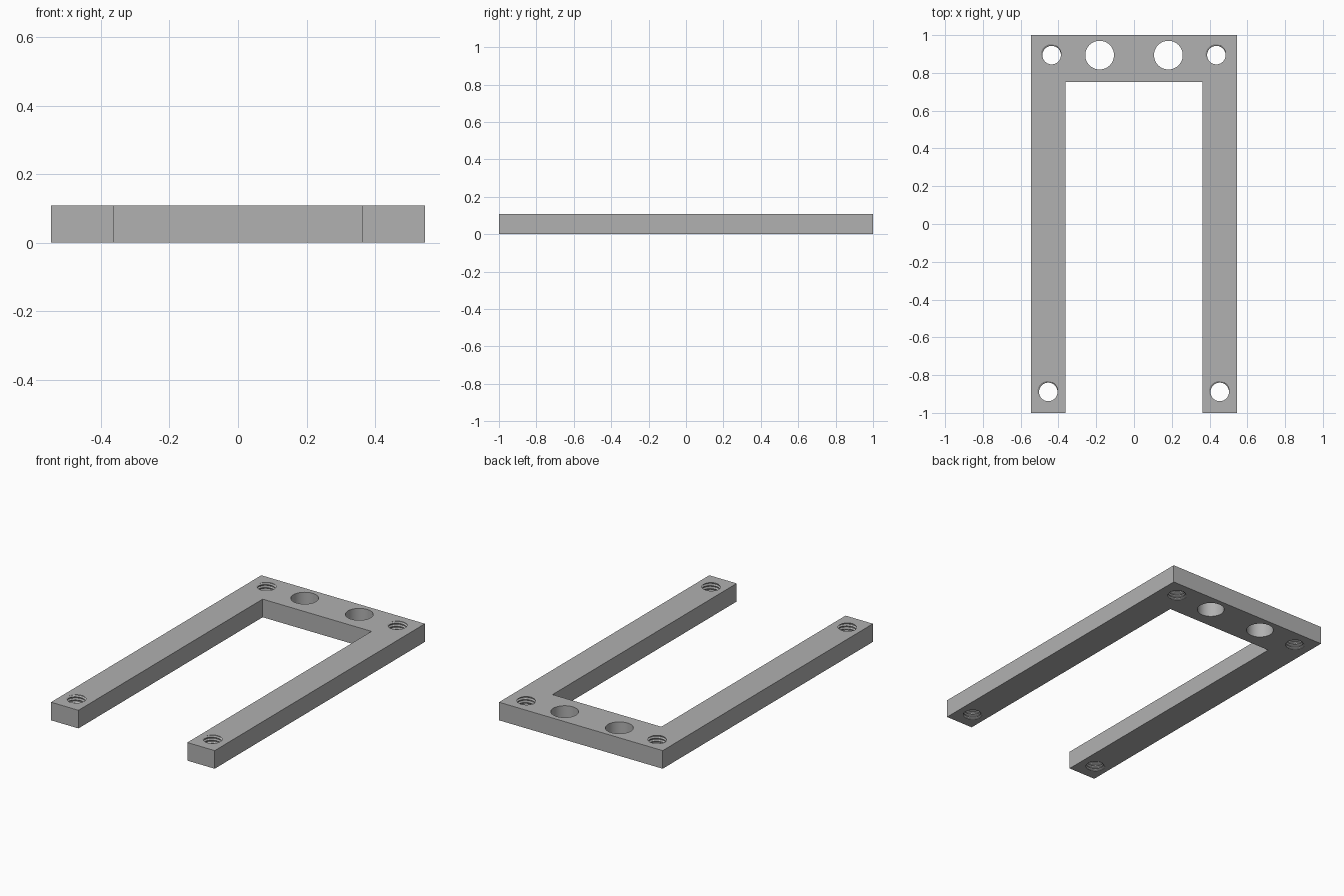
import bpy, bmesh, math

cube = bpy.data.objects.get("Cube")
if cube:
    bpy.data.objects.remove(cube, do_unlink=True)

HEIGHT = 0.109
HALF_W, INNER_W, BAR_Y = 0.545, 0.3625, 0.752
PITCH = 0.0182
MINOR, MAJOR = 0.049, 0.058

grey = bpy.data.materials.new("grey_plastic")
grey.use_nodes = True
colour = (0.44, 0.44, 0.44, 1)
grey.diffuse_color = colour
grey.node_tree.nodes["Principled BSDF"].inputs["Base Color"].default_value = colour


def finish(bm, name):
    bmesh.ops.recalc_face_normals(bm, faces=bm.faces)
    mesh = bpy.data.meshes.new(name)
    bm.to_mesh(mesh)
    bm.free()
    mesh.materials.append(grey)
    obj = bpy.data.objects.new(name, mesh)
    bpy.context.collection.objects.link(obj)
    return obj


def add_thread(bm, x, y, segs=40):
    """Closed screw shape: helical rows alternating minor and major radius."""
    radii = (MINOR, MINOR, MAJOR, MAJOR)
    steps = (0, 0.2, 0.5, 0.7)
    turns = 9
    rows = []
    for k in range(turns * 4):
        row = []
        for j in range(segs):
            a = 2 * math.pi * j / segs
            z = (k // 4 + steps[k % 4] + j / segs - 2) * PITCH
            r = radii[k % 4]
            row.append(bm.verts.new((x + r * math.cos(a), y + r * math.sin(a), z)))
        rows.append(row)
    sides = []
    for k in range(len(rows) - 1):
        for j in range(segs - 1):
            sides.append(bm.faces.new((rows[k][j], rows[k][j + 1],
                                       rows[k + 1][j + 1], rows[k + 1][j])))
        # the end of one turn meets the start of the next
        if k + 5 < len(rows):
            sides.append(bm.faces.new((rows[k][-1], rows[k + 4][0],
                                       rows[k + 5][0], rows[k + 1][-1])))
    rim = [e for e in {e for f in sides for e in f.edges} if e.is_boundary]
    bmesh.ops.holes_fill(bm, edges=rim, sides=0)


# U-shaped plate from one extruded outline
right_half = [(HALF_W, 1), (HALF_W, -1), (INNER_W, -1), (INNER_W, BAR_Y)]
outline = right_half + [(-x, y) for x, y in reversed(right_half)]
bm = bmesh.new()
base = bm.faces.new([bm.verts.new((x, y, 0)) for x, y in outline])
ext = bmesh.ops.extrude_face_region(bm, geom=[base])
top = [v for v in ext["geom"] if isinstance(v, bmesh.types.BMVert)]
bmesh.ops.translate(bm, verts=top, vec=(0, 0, HEIGHT))
frame = finish(bm, "bracket_frame")

# Plain round holes and threaded screw holes
bm = bmesh.new()
for side in (-1, 1):
    new = bmesh.ops.create_cone(bm, cap_ends=True, segments=64, radius1=0.076,
                                radius2=0.076, depth=0.3)
    bmesh.ops.translate(bm, verts=new["verts"], vec=(side * 0.182, 0.894, HEIGHT / 2))
    add_thread(bm, side * 0.436, 0.894)
    add_thread(bm, side * 0.454, -0.889)
cutter = finish(bm, "hole_cutter")
cutter.hide_render = True

cut = frame.modifiers.new("holes", "BOOLEAN")
cut.operation = "DIFFERENCE"
cut.solver = "EXACT"
cut.object = cutter
bpy.ops.object.select_all(action="DESELECT")
frame.select_set(True)
bpy.context.view_layer.objects.active = frame
bpy.ops.object.modifier_apply(modifier=cut.name)
bpy.data.objects.remove(cutter, do_unlink=True)
bpy.ops.object.shade_smooth_by_angle(angle=math.radians(30))
